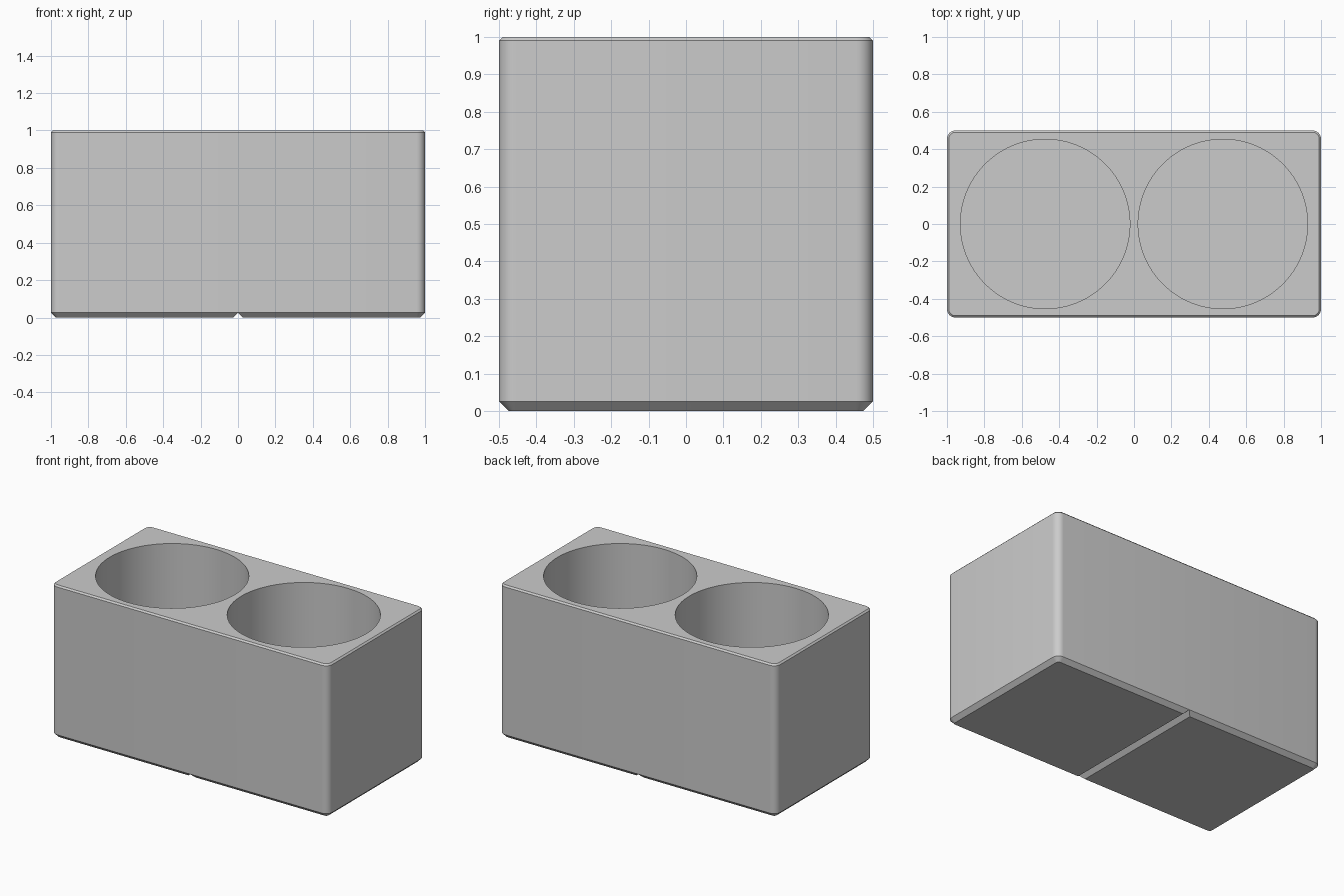
import bpy, bmesh, math

if "Cube" in bpy.data.objects:
    bpy.data.objects.remove(bpy.data.objects["Cube"])

HALF_X, HALF_Y, HEIGHT = 1.0, 0.5, 1.0
CORNER = 0.045
TOP_CHAMFER, BOTTOM_CHAMFER = 0.01, 0.026
HOLE_X, HOLE_R, FLOOR_Z = 0.475, 0.453, 0.05

grey = bpy.data.materials.new("light grey")
grey.diffuse_color = (0.6, 0.6, 0.6, 1)
grey.use_nodes = True
grey.node_tree.nodes["Principled BSDF"].inputs["Base Color"].default_value = grey.diffuse_color


def make_object(name, bm):
    bmesh.ops.recalc_face_normals(bm, faces=bm.faces)
    mesh = bpy.data.meshes.new(name)
    bm.to_mesh(mesh)
    bm.free()
    mesh.materials.append(grey)
    obj = bpy.data.objects.new(name, mesh)
    bpy.context.collection.objects.link(obj)
    return obj


def loft(name, rings):
    """Skin equal-length rings of points and cap both ends."""
    bm = bmesh.new()
    loops = [[bm.verts.new(p) for p in ring] for ring in rings]
    n = len(loops[0])
    for a, b in zip(loops, loops[1:]):
        for i in range(n):
            j = (i + 1) % n
            bm.faces.new((a[i], a[j], b[j], b[i]))
    bm.faces.new(loops[0])
    bm.faces.new(loops[-1])
    return make_object(name, bm)


def rounded_rect(inset, z, steps=8):
    r = CORNER - inset
    pts = []
    for k, (sx, sy) in enumerate([(1, 1), (-1, 1), (-1, -1), (1, -1)]):
        for s in range(steps + 1):
            a = (k + s / steps) * math.pi / 2
            pts.append((sx * (HALF_X - CORNER) + r * math.cos(a),
                        sy * (HALF_Y - CORNER) + r * math.sin(a), z))
    return pts


def circle(cx, z, n=96):
    return [(cx + HOLE_R * math.cos(2 * math.pi * i / n),
             HOLE_R * math.sin(2 * math.pi * i / n), z) for i in range(n)]


# Block with rounded upright corners and chamfered rims
block = loft("holder_block", [
    rounded_rect(BOTTOM_CHAMFER, 0),
    rounded_rect(0, BOTTOM_CHAMFER),
    rounded_rect(0, HEIGHT - TOP_CHAMFER),
    rounded_rect(TOP_CHAMFER, HEIGHT)])

# Cutters: two round wells and the V groove between the two feet
cutters = [loft("well_cutter", [circle(s * HOLE_X, FLOOR_Z), circle(s * HOLE_X, 1.1)])
           for s in (-1, 1)]
w = 2 * BOTTOM_CHAMFER
cutters.append(loft("groove_cutter", [
    [(-w, y, -BOTTOM_CHAMFER), (w, y, -BOTTOM_CHAMFER), (0, y, BOTTOM_CHAMFER)]
    for y in (-0.6, 0.6)]))

bpy.context.view_layer.objects.active = block
block.select_set(True)
for cutter in cutters:
    mod = block.modifiers.new("cut", 'BOOLEAN')
    mod.operation, mod.solver, mod.object = 'DIFFERENCE', 'EXACT', cutter
    bpy.ops.object.modifier_apply(modifier=mod.name)
for cutter in cutters:
    bpy.data.objects.remove(cutter)

bpy.ops.object.shade_smooth_by_angle(angle=math.radians(30))
